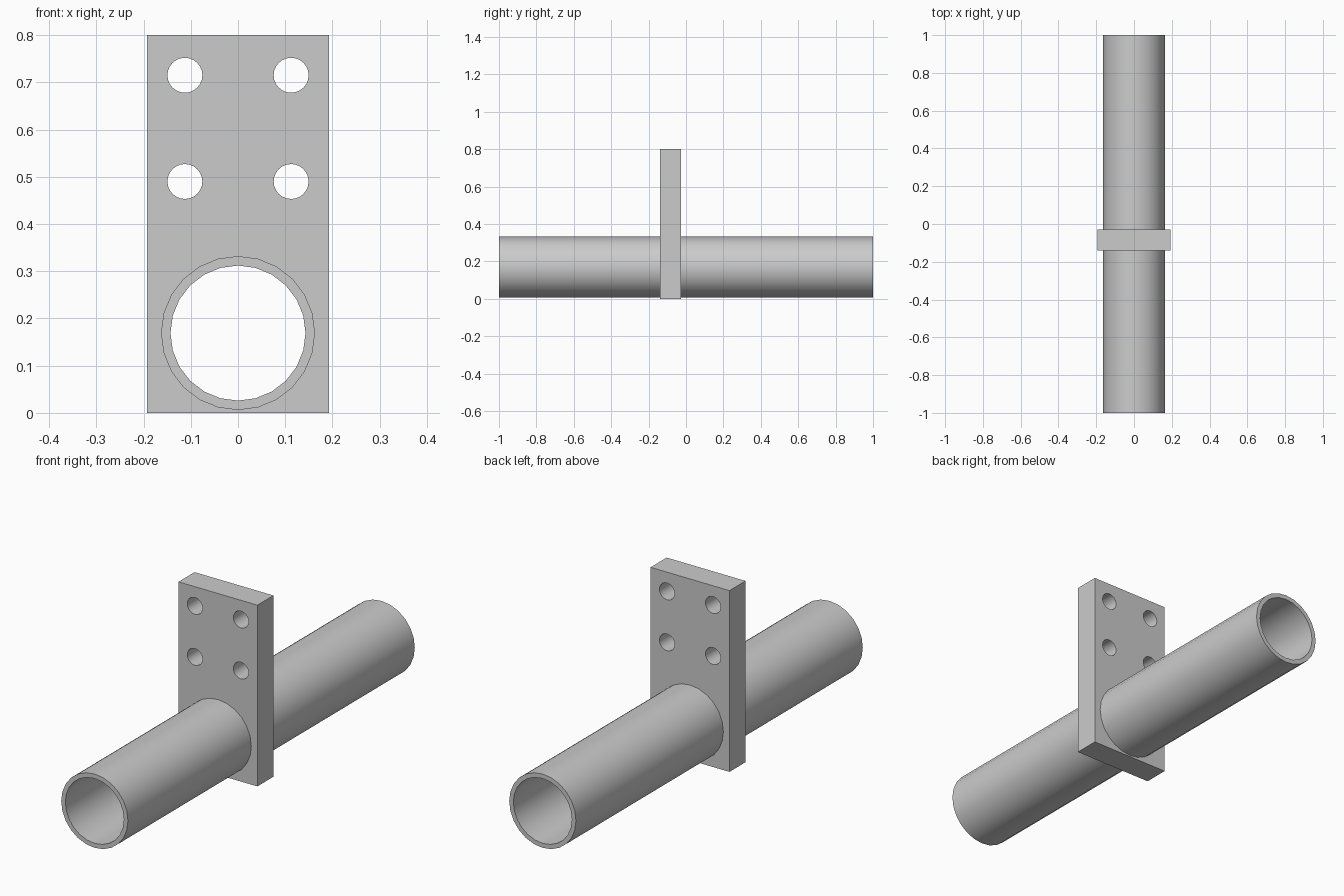
import bpy
import math

if "Cube" in bpy.data.objects:
    bpy.data.objects.remove(bpy.data.objects["Cube"])

PIPE_Z, R_OUT, R_IN = 0.169, 0.163, 0.143
PLATE_Y0, PLATE_Y1 = -0.14, -0.028
PLATE_Y = (PLATE_Y0 + PLATE_Y1) / 2


def rod(name, x, y, z, radius, length, sides):
    """Cylinder lying along y."""
    bpy.ops.mesh.primitive_cylinder_add(vertices=sides, radius=radius, depth=length,
                                        location=(x, y, z), rotation=(math.pi / 2, 0, 0))
    ob = bpy.context.object
    ob.name = name
    return ob


def cut(target, cutter):
    """Subtract the cutter from the target and discard it."""
    mod = target.modifiers.new("cut", 'BOOLEAN')
    mod.operation = 'DIFFERENCE'
    mod.solver = 'EXACT'
    mod.object = cutter
    bpy.context.view_layer.objects.active = target
    bpy.ops.object.modifier_apply(modifier=mod.name)
    bpy.data.objects.remove(cutter, do_unlink=True)


def smooth(ob):
    bpy.ops.object.select_all(action='DESELECT')
    ob.select_set(True)
    bpy.context.view_layer.objects.active = ob
    bpy.ops.object.shade_smooth_by_angle(angle=math.radians(35))


# Hollow pipe running front to back
pipe = rod("pipe", 0, 0, PIPE_Z, R_OUT, 2.0, 24)
cut(pipe, rod("pipe_bore", 0, 0, PIPE_Z, R_IN, 2.2, 24))
smooth(pipe)

# Upright mounting plate
bpy.ops.mesh.primitive_cube_add(size=1, location=(0, PLATE_Y, 0.4))
plate = bpy.context.object
plate.name = "mounting_plate"
plate.scale = (0.385, PLATE_Y1 - PLATE_Y0, 0.8)
bpy.ops.object.transform_apply(location=False, rotation=False, scale=True)

# Opening for the pipe, its edge buried inside the pipe wall
cut(plate, rod("pipe_opening", 0, PLATE_Y, PIPE_Z, (R_OUT + R_IN) / 2, 0.4, 24))

# Four bolt holes
for x in (-0.1125, 0.1125):
    for z in (0.49, 0.715):
        cut(plate, rod("bolt_hole", x, PLATE_Y, z, 0.037, 0.4, 24))
smooth(plate)
